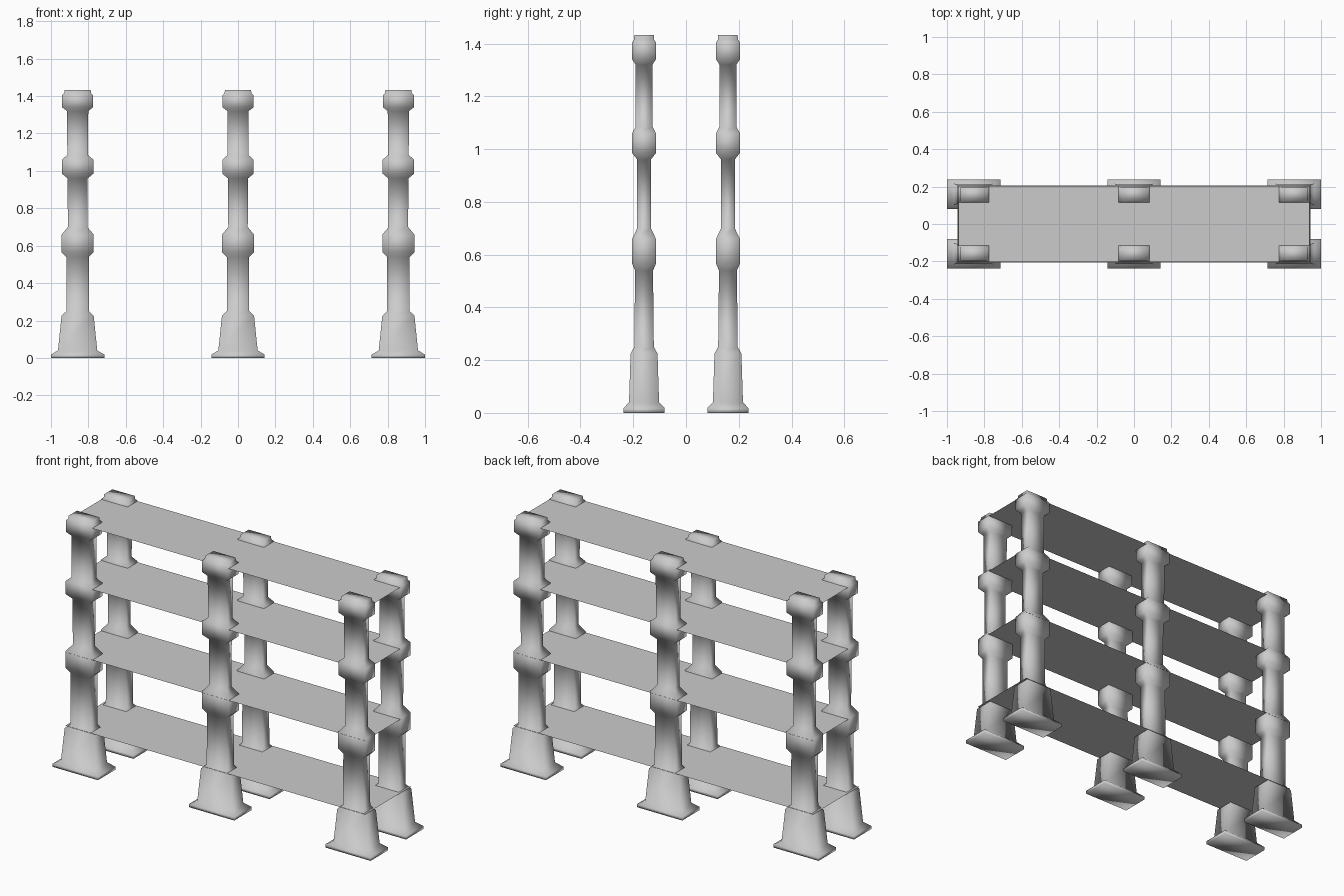
import bpy, bmesh

if "Cube" in bpy.data.objects:
    bpy.data.objects.remove(bpy.data.objects["Cube"])

# post rings: z, half width in x, half depth in y
RINGS = [
    (0.0, 0.1425, 0.078), (0.018, 0.1425, 0.078), (0.04, 0.105, 0.057),
    (0.225, 0.086, 0.051), (0.25, 0.06, 0.037), (0.54, 0.06, 0.034),
    (0.565, 0.085, 0.045), (0.66, 0.085, 0.045), (0.70, 0.052, 0.026),
    (0.96, 0.054, 0.026), (0.985, 0.084, 0.045), (1.06, 0.084, 0.045),
    (1.085, 0.055, 0.032), (1.32, 0.057, 0.032), (1.34, 0.083, 0.045),
    (1.405, 0.083, 0.045), (1.415, 0.072, 0.038), (1.432, 0.07, 0.037),
]


def finish(name, bm, smooth):
    bmesh.ops.recalc_face_normals(bm, faces=bm.faces)
    for f in bm.faces:
        f.smooth = smooth
    mesh = bpy.data.meshes.new(name)
    bm.to_mesh(mesh)
    bm.free()
    ob = bpy.data.objects.new(name, mesh)
    bpy.context.collection.objects.link(ob)
    return ob


def post(name, cx, cy):
    bm = bmesh.new()
    loops = [[bm.verts.new((cx + sx * hx, cy + sy * hy, z))
              for sx, sy in ((-1, -1), (1, -1), (1, 1), (-1, 1))]
             for z, hx, hy in RINGS]
    for a, b in zip(loops, loops[1:]):
        for i in range(4):
            j = (i + 1) % 4
            bm.faces.new((a[i], a[j], b[j], b[i]))
    bm.faces.new(loops[0][::-1])
    bm.faces.new(loops[-1])
    return finish(name, bm, True)


def shelf(name, z, hx, hy):
    bm = bmesh.new()
    bm.faces.new([bm.verts.new((x, y, z)) for x, y in
                  ((-hx, -hy), (hx, -hy), (hx, hy), (-hx, hy))])
    ob = finish(name, bm, False)
    if ob.data.polygons[0].normal.z < 0:
        ob.data.flip_normals()
    return ob


# six soft-shaded posts
for side, y in (("front", -0.159), ("back", 0.159)):
    for pos, x in (("left", -0.8575), ("middle", 0.0), ("right", 0.8575)):
        post(f"{side}_{pos}_post", x, y)

# paper-thin shelves, level with the top of each swelling
for i, (z, hx, hy) in enumerate(((0.237, 0.943, 0.206), (0.655, 0.942, 0.205),
                                 (1.055, 0.941, 0.204), (1.403, 0.939, 0.203))):
    shelf(f"shelf_{i + 1}", z, hx, hy)
